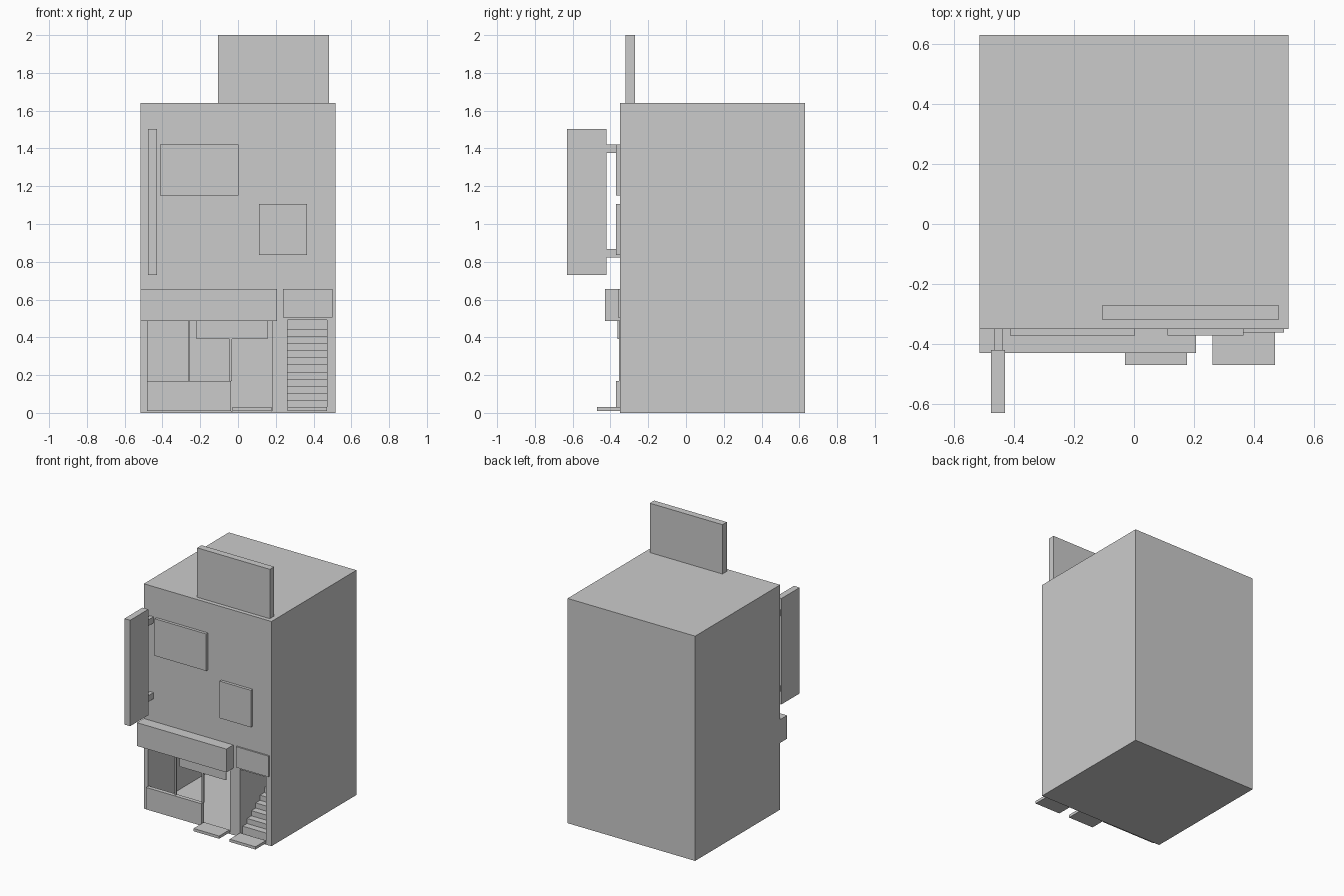
import bpy, bmesh

if "Cube" in bpy.data.objects:
    bpy.data.objects.remove(bpy.data.objects["Cube"])


def boxes(name, specs):
    """One object made of axis-aligned boxes given as (x0, x1, y0, y1, z0, z1)."""
    bm = bmesh.new()
    for x0, x1, y0, y1, z0, z1 in specs:
        vs = bmesh.ops.create_cube(bm, size=1)["verts"]
        for v in vs:
            v.co.x = x1 if v.co.x > 0 else x0
            v.co.y = y1 if v.co.y > 0 else y0
            v.co.z = z1 if v.co.z > 0 else z0
    me = bpy.data.meshes.new(name)
    bm.to_mesh(me)
    bm.free()
    ob = bpy.data.objects.new(name, me)
    bpy.context.collection.objects.link(ob)
    return ob


FRONT = -0.35

# Building block with the shop room and the stairwell cut out of it
body = boxes("building", [(-0.515, 0.515, FRONT, 0.63, 0, 1.64)])
cutter = boxes("opening_cutter", [
    (-0.48, 0.18, -0.5, 0.55, 0.01, 0.487),
    (0.262, 0.472, -0.5, 0.30, 0.01, 0.492),
])
cutter.hide_render = True
mod = body.modifiers.new("openings", 'BOOLEAN')
mod.operation = 'DIFFERENCE'
mod.solver = 'EXACT'
mod.object = cutter
bpy.context.view_layer.objects.active = body
bpy.ops.object.modifier_apply(modifier=mod.name)
bpy.data.objects.remove(cutter)

# Staircase: a stepped profile extruded across the stairwell
STEPS, TREAD, RISE = 11, 0.05, 0.0375
y = -0.32
profile = [(y, 0.01)]
for i in range(STEPS):
    z = 0.03 + RISE * (i + 1)
    end = y + TREAD if i < STEPS - 1 else 0.30
    profile += [(y, z), (end, z)]
    y += TREAD
profile.append((0.30, 0.01))
bm = bmesh.new()
face = bm.faces.new([bm.verts.new((0.262, py, pz)) for py, pz in profile])
ext = bmesh.ops.extrude_face_region(bm, geom=[face])["geom"]
bmesh.ops.translate(bm, vec=(0.21, 0, 0),
                    verts=[g for g in ext if isinstance(g, bmesh.types.BMVert)])
bmesh.ops.recalc_face_normals(bm, faces=bm.faces)
me = bpy.data.meshes.new("staircase")
bm.to_mesh(me)
bm.free()
bpy.context.collection.objects.link(bpy.data.objects.new("staircase", me))

# Shop front
boxes("window_base_panel", [(-0.483, -0.037, -0.37, -0.34, 0.01, 0.17)])
boxes("window_posts", [(x, x + 0.012, -0.355, -0.34, 0.17, 0.487)
                       for x in (-0.265, -0.045)])
boxes("hanging_curtain", [(-0.22, 0.155, -0.362, -0.352, 0.39, 0.487)])
boxes("door_steps", [(x0, x1, -0.47, FRONT, 0.01, 0.03)
                     for x0, x1 in ((-0.03, 0.177), (0.262, 0.47))])

# Boards over the shop and the stair entrance
boxes("awning_box", [(-0.515, 0.207, -0.43, FRONT, 0.487, 0.657)])
boxes("stair_sign", [(0.237, 0.50, -0.361, FRONT, 0.505, 0.657)])

# Upper windows
boxes("upper_windows", [
    (-0.413, 0.003, -0.371, FRONT, 1.15, 1.42),
    (0.111, 0.364, -0.371, FRONT, 0.835, 1.105),
])

# Projecting sign with its two brackets
boxes("projecting_sign", [(-0.476, -0.43, -0.63, -0.42, 0.73, 1.503)])
boxes("sign_brackets", [(-0.467, -0.437, -0.42, FRONT, z, z + 0.045)
                        for z in (0.822, 1.375)])

# Roof billboard
boxes("roof_billboard", [(-0.105, 0.481, -0.32, -0.27, 1.64, 2.0)])
